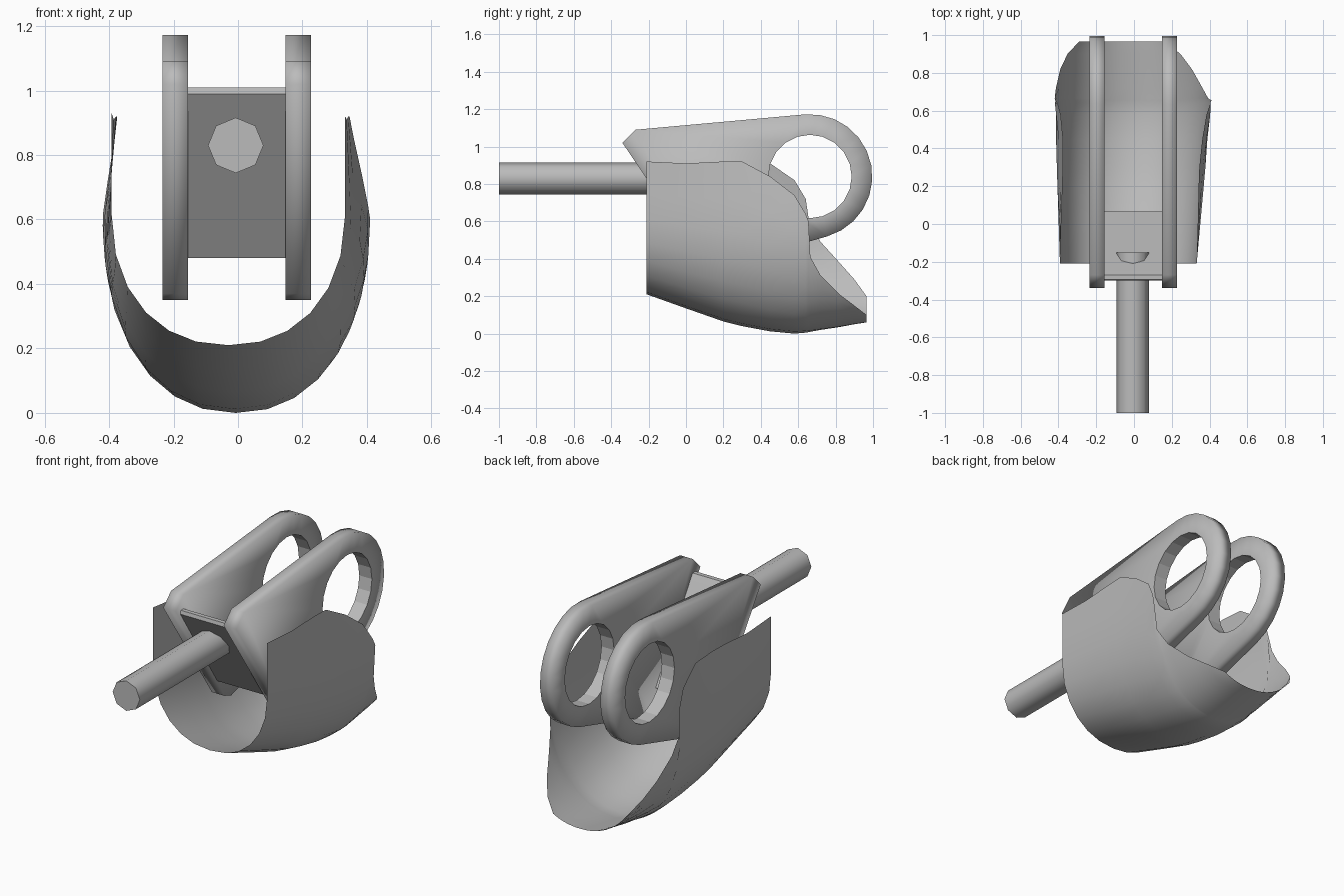
import bpy, bmesh, math

if "Cube" in bpy.data.objects:
    bpy.data.objects.remove(bpy.data.objects["Cube"])

grey = bpy.data.materials.new("plain_grey")
grey.use_nodes = True
GREY = (0.5, 0.5, 0.5, 1)
grey.diffuse_color = GREY
grey.node_tree.nodes["Principled BSDF"].inputs["Base Color"].default_value = GREY


def finish(bm, name, smooth=True, recalc=True):
    if recalc:
        bmesh.ops.recalc_face_normals(bm, faces=bm.faces[:])
    for f in bm.faces:
        f.smooth = smooth
    mesh = bpy.data.meshes.new(name)
    bm.to_mesh(mesh)
    bm.free()
    mesh.materials.append(grey)
    ob = bpy.data.objects.new(name, mesh)
    bpy.context.collection.objects.link(ob)
    return ob


def loop(bm, x, points):
    verts = [bm.verts.new((x, y, z)) for y, z in points]
    return [bm.edges.new((v, verts[i - 1])) for i, v in enumerate(verts)]


def extrude_outline(name, x0, x1, outline, hole=(), smooth=True):
    """Fill a side outline (y, z), cut a hole in it, and give it thickness along x."""
    bm = bmesh.new()
    edges = loop(bm, x0, outline)
    if hole:
        edges += loop(bm, x0, hole)
    bmesh.ops.triangle_fill(bm, edges=edges, use_beauty=True)
    geom = bmesh.ops.extrude_face_region(bm, geom=bm.faces[:], use_keep_orig=True)["geom"]
    bmesh.ops.translate(bm, vec=(x1 - x0, 0, 0),
                        verts=[g for g in geom if isinstance(g, bmesh.types.BMVert)])
    # the hole rim stays crisp
    for e in bm.edges:
        if hole and all(math.hypot(v.co.y - CY, v.co.z - CZ) < HOLE_R + 0.01 for v in e.verts):
            e.smooth = False
    return finish(bm, name, smooth)


# side plates: tapered arms ending in a round eye
CY, CZ, HOLE_R, EYE_R = 0.663, 0.84, 0.223, 0.333


def arc(radius, start, end, count):
    angles = [math.radians(start + (end - start) * i / count) for i in range(count + 1)]
    return [(CY + radius * math.cos(a), CZ + radius * math.sin(a)) for a in angles]


arm = arc(EYE_R, 95, -74, 12) + [(0.16, 0.35), (0.1, 0.37), (-0.34, 1.02), (-0.27, 1.09)]
eye = arc(HOLE_R, 0, 342, 19)
for name, x0 in (("right_plate", -0.235), ("left_plate", 0.147)):
    extrude_outline(name, x0, x0 + 0.08, arm, eye)

# slanted web joining the two plates, with a small lip on top
web = [(-0.3, 0.99), (-0.295, 1.01), (-0.27, 1.01), (-0.25, 0.98), (0.065, 0.48), (0.035, 0.48)]
extrude_outline("web", -0.156, 0.148, web, smooth=False)

# octagonal rod
bm = bmesh.new()
bmesh.ops.create_cone(bm, cap_ends=True, segments=8, radius1=0.086, radius2=0.086, depth=0.85)
for v in bm.verts:
    x, y, z = v.co
    v.co = (x - 0.007, z - 0.575, y + 0.83)
rod = finish(bm, "rod")
for e in rod.data.edges:
    y0, y1 = (rod.data.vertices[i].co.y for i in e.vertices)
    e.use_edge_sharp = abs(y0 - y1) < 0.01

# thin scoop: stations of y, bottom height, right rim height, left rim height
stations = [
    (-0.21, 0.21, 0.93, 0.92), (0.0, 0.135, 0.91, 0.91), (0.2, 0.065, 0.92, 0.92),
    (0.3, 0.04, 0.92, 0.92), (0.45, 0.012, 0.91, 0.84), (0.58, 0.0, 0.82, 0.74),
    (0.64, 0.005, 0.72, 0.64), (0.655, 0.008, 0.62, 0.6), (0.665, 0.01, 0.58, 0.41),
    (0.72, 0.02, 0.49, 0.31), (0.82, 0.035, 0.38, 0.21), (0.9, 0.05, 0.29, 0.15),
    (0.965, 0.06, 0.2, 0.1),
]
STEPS = 8
bm = bmesh.new()
rows = []
for y, bottom, rim_right, rim_left in stations:
    s = min(1, (y + 0.21) / 0.86)
    centre, width, height = -0.03 + 0.025 * s, 0.362 + 0.053 * s, 0.41 + 0.19 * s
    row = []
    for k in range(-STEPS, STEPS + 1):
        rim = rim_right if k < 0 else rim_left
        z = bottom + (rim - bottom) * (k / STEPS) ** 2
        t = (z - bottom) / height
        half = width * max(0, 1 - max(0, 1 - t) ** 2.2) ** (1 / 2.2)
        half -= 0.08 * s * max(0, t - 1)
        row.append(bm.verts.new((centre + math.copysign(half, k), y, z)))
    rows.append(row)
for a, b in zip(rows, rows[1:]):
    for i in range(2 * STEPS):
        bm.faces.new((a[i], b[i], b[i + 1], a[i + 1]))
bmesh.ops.reverse_faces(bm, faces=[f for f in bm.faces])
scoop = finish(bm, "scoop", recalc=False)
# outward direction is down at the keel
keel = min(scoop.data.polygons, key=lambda p: p.center.z)
if keel.normal.z > 0:
    scoop.data.flip_normals()
